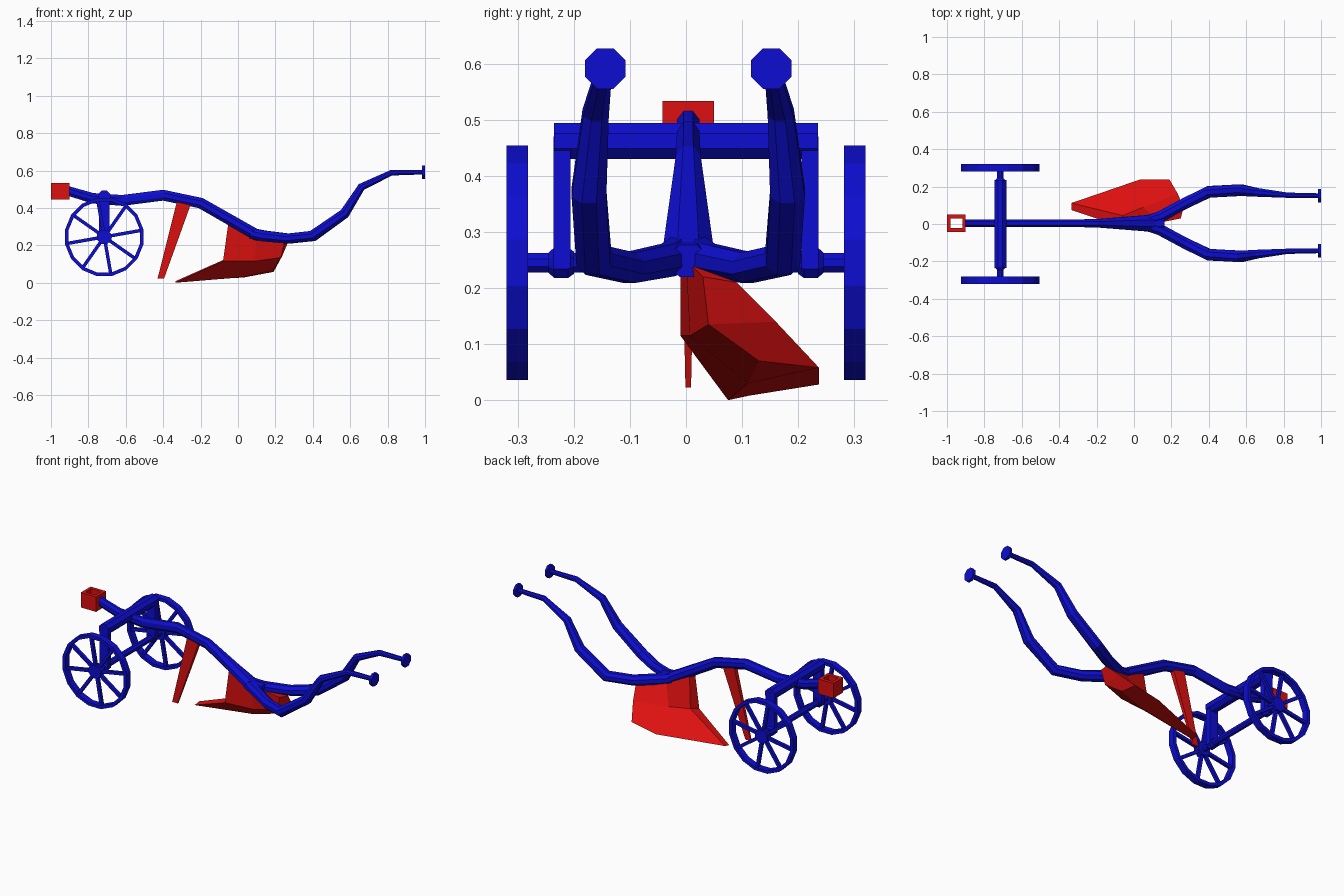
import bpy, bmesh
from math import sin, cos, pi, radians
from mathutils import Vector

if "Cube" in bpy.data.objects:
    bpy.data.objects.remove(bpy.data.objects["Cube"])


def material(name, rgb):
    m = bpy.data.materials.new(name)
    m.use_nodes = True
    m.diffuse_color = (*rgb, 1)
    m.node_tree.nodes["Principled BSDF"].inputs["Base Color"].default_value = (*rgb, 1)
    return m


BLUE = material("blue paint", (0.004, 0.004, 0.65))
RED = material("red paint", (0.72, 0.005, 0.005))
MID = 0.004  # sideways offset of the beam assembly


def finish(name, bm, mat):
    bmesh.ops.recalc_face_normals(bm, faces=bm.faces)
    me = bpy.data.meshes.new(name)
    bm.to_mesh(me)
    bm.free()
    me.materials.append(mat)
    ob = bpy.data.objects.new(name, me)
    bpy.context.collection.objects.link(ob)
    return ob


def loft(name, rings, mat, closed=False):
    """Skin a list of equal-length point rings, capped unless closed."""
    bm = bmesh.new()
    vs = [[bm.verts.new(p) for p in r] for r in rings]
    n = len(vs[0])
    pairs = list(zip(vs, vs[1:])) + ([(vs[-1], vs[0])] if closed else [])
    for a, b in pairs:
        for i in range(n):
            j = (i + 1) % n
            bm.faces.new((a[i], a[j], b[j], b[i]))
    if not closed:
        bm.faces.new(vs[0])
        bm.faces.new(vs[-1])
    return finish(name, bm, mat)


def sweep(name, path, mat, sides=8):
    """Sweep an oval along points (x, y, z, half width, half height)."""
    pts = [Vector(p[:3]) for p in path]
    rings = []
    for i, p in enumerate(path):
        t = (pts[min(i + 1, len(pts) - 1)] - pts[max(i - 1, 0)]).normalized()
        up = Vector((0, 0, 1)) if abs(t.z) < 0.9 else Vector((1, 0, 0))
        side = up.cross(t).normalized()
        up = t.cross(side)
        k = 1 / cos(pi / sides)
        angles = [2 * pi * (s + 0.5) / sides for s in range(sides)]
        rings.append([pts[i] + side * (cos(a) * p[3] * k) + up * (sin(a) * p[4] * k)
                      for a in angles])
    return loft(name, rings, mat)


def rod(name, a, b, r, mat, sides=8):
    return sweep(name, [(*a, r, r), (*b, r, r)], mat, sides)


def box(name, lo, hi, mat):
    rings = [[(lo[0], lo[1], z), (hi[0], lo[1], z), (hi[0], hi[1], z), (lo[0], hi[1], z)]
             for z in (lo[2], hi[2])]
    return loft(name, rings, mat)


# Curved main beam
sweep("main_beam", [
    (-0.91, MID, 0.492, 0.02, 0.025), (-0.78, MID, 0.452, 0.02, 0.028),
    (-0.62, MID, 0.44, 0.02, 0.029), (-0.4, MID, 0.468, 0.02, 0.029),
    (-0.2, MID, 0.426, 0.022, 0.029), (0.1, MID, 0.255, 0.046, 0.03),
    (0.16, MID, 0.248, 0.035, 0.029)], BLUE)

# Handles and their round end plates
for label, s in (("left", 1), ("right", -1)):
    arm = [(0.07, 0.015, 0.265, 0.027, 0.028), (0.14, 0.035, 0.25, 0.03, 0.029),
           (0.27, 0.105, 0.236, 0.03, 0.027), (0.4, 0.168, 0.25, 0.031, 0.029),
           (0.57, 0.177, 0.37, 0.031, 0.027), (0.66, 0.165, 0.512, 0.023, 0.02),
           (0.82, 0.15, 0.588, 0.014, 0.015), (0.99, 0.148, 0.591, 0.012, 0.012)]
    sweep(label + "_handle", [(x, MID + s * y, z, w, h) for x, y, z, w, h in arm], BLUE)
    y = MID + s * 0.148
    rod(label + "_handle_end", (0.985, y, 0.591), (1, y, 0.591), 0.036, BLUE)

# Hitch: square tube open at top and bottom
def square(half_x, half_y, z):
    return [(-0.95 + sx * half_x, MID + sy * half_y, z)
            for sx, sy in ((-1, -1), (1, -1), (1, 1), (-1, 1))]

loft("hitch_box", [square(0.05, 0.046, 0.445), square(0.05, 0.046, 0.533),
                   square(0.032, 0.026, 0.533), square(0.032, 0.026, 0.445)],
     RED, closed=True)

# Wheel frame
AX, AZ = -0.715, 0.245
rod("frame_crossbar", (AX, -0.235, 0.462), (AX, 0.235, 0.462), 0.032, BLUE)
rod("axle", (AX, -0.3, AZ), (AX, 0.3, AZ), 0.017, BLUE)


def wheel(label, y):
    rings = []
    for i in range(16):
        a = 2 * pi * (i + 0.5) / 16
        rings.append([(AX + r * cos(a), y + dy, AZ + r * sin(a))
                      for r, dy in ((0.213, -0.019), (0.213, 0.019),
                                    (0.194, 0.019), (0.194, -0.019))])
    loft(label + "_wheel_rim", rings, BLUE, closed=True)
    rod(label + "_wheel_hub", (AX, y - 0.019, AZ), (AX, y + 0.019, AZ), 0.038, BLUE)
    for i in range(8):
        a = radians(10 + 45 * i)
        rod(f"{label}_wheel_spoke_{i + 1}",
            (AX + 0.02 * cos(a), y, AZ + 0.02 * sin(a)),
            (AX + 0.2 * cos(a), y, AZ + 0.2 * sin(a)), 0.009, BLUE, 4)


for label, s in (("left", 1), ("right", -1)):
    ys = sorted((s * 0.206, s * 0.236))
    box(label + "_frame_post", (AX - 0.028, ys[0], 0.235), (AX + 0.028, ys[1], 0.47), BLUE)
    sweep(label + "_axle_collar", [(AX, s * 0.2, AZ, 0.02, 0.02),
                                   (AX, s * 0.21, AZ, 0.027, 0.027),
                                   (AX, s * 0.235, AZ, 0.027, 0.027),
                                   (AX, s * 0.245, AZ, 0.018, 0.018)], BLUE)
    wheel(label, s * 0.301)

# Cutting blade ahead of the share
def blade_ring(x0, x1, half, z):
    return [(x0, MID - half, z), (x1, MID - half, z), (x1, MID + half, z), (x0, MID + half, z)]

loft("coulter_blade", [blade_ring(-0.43, -0.395, 0.005, 0.023),
                       blade_ring(-0.325, -0.245, 0.014, 0.44)], RED)

# Share and mouldboard, from the beam down to the flared, pointed base
loft("plough_share", [
    [(-0.05, -0.01, 0.33), (0.1, 0, 0.25), (0.25, 0.03, 0.22),
     (0.265, 0.09, 0.21), (0.1, 0.045, 0.25), (-0.04, 0.025, 0.33)],
    [(-0.08, -0.01, 0.115), (0.09, 0.007, 0.115), (0.23, 0.04, 0.135),
     (0.235, 0.16, 0.14), (0.05, 0.09, 0.13), (-0.06, 0.045, 0.13)],
    [(-0.335, 0.075, 0), (0.03, 0.11, 0.03), (0.19, 0.13, 0.07),
     (0.19, 0.237, 0.058), (0.03, 0.237, 0.028), (-0.335, 0.112, 0.008)]], RED)
